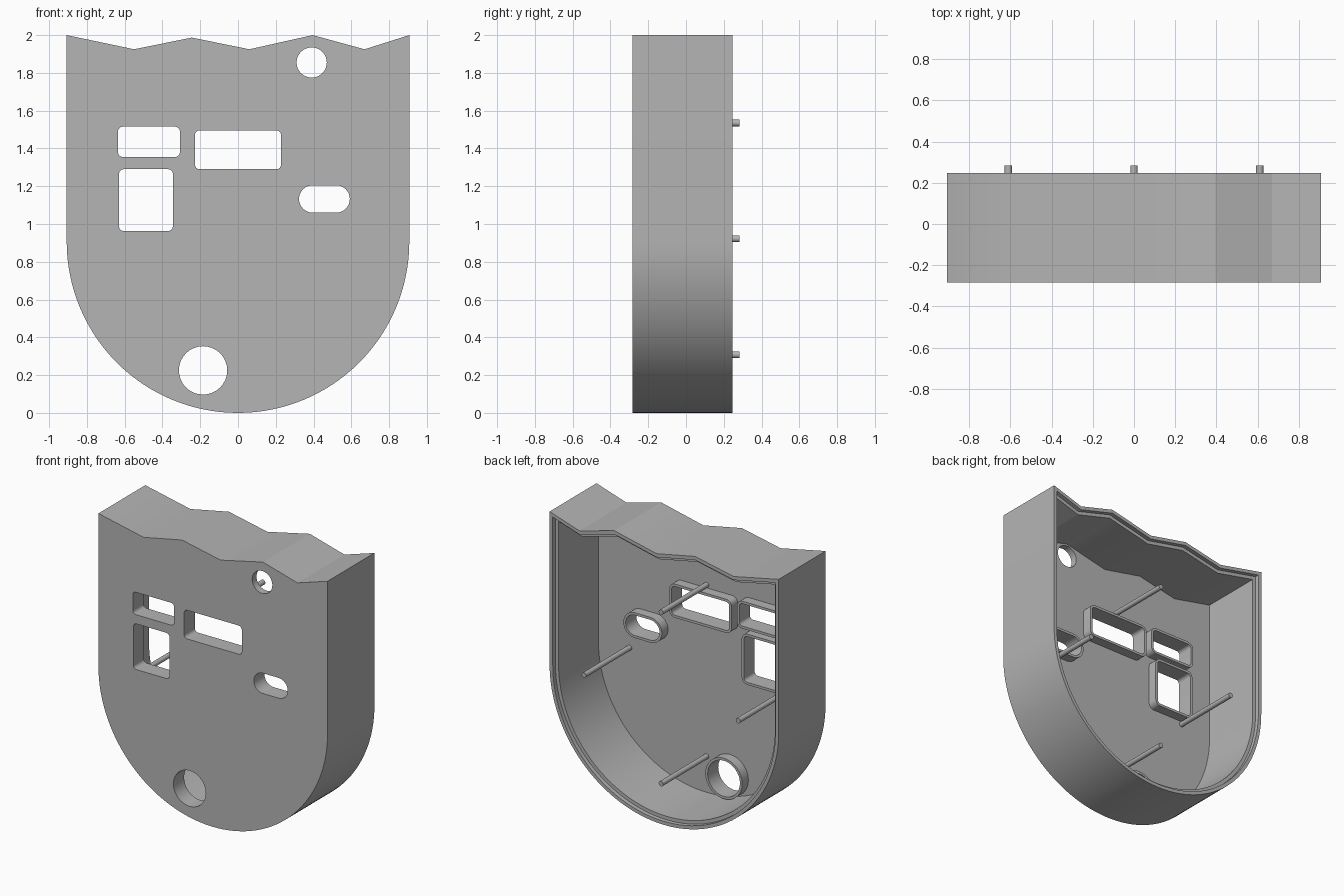
import bpy
import bmesh
from math import sin, cos, pi, radians
from mathutils import Vector

FRONT, BACK, WALL = -0.283, 0.247, 0.05
FLOOR = FRONT + WALL

old = bpy.data.objects.get("Cube")
if old:
    bpy.data.objects.remove(old)

grey = bpy.data.materials.new("mid grey")
grey.use_nodes = True
grey.diffuse_color = (0.46, 0.46, 0.46, 1)
grey.node_tree.nodes["Principled BSDF"].inputs["Base Color"].default_value = grey.diffuse_color


def finish(name, bm):
    bmesh.ops.recalc_face_normals(bm, faces=bm.faces)
    mesh = bpy.data.meshes.new(name)
    bm.to_mesh(mesh)
    bm.free()
    mesh.materials.append(grey)
    ob = bpy.data.objects.new(name, mesh)
    bpy.context.collection.objects.link(ob)
    return ob


def smooth(ob):
    bpy.ops.object.select_all(action="DESELECT")
    ob.select_set(True)
    bpy.context.view_layer.objects.active = ob
    bpy.ops.object.shade_smooth_by_angle(angle=radians(25))


def prism(name, loop, y0, y1):
    """Solid made by sweeping an x-z outline along y."""
    bm = bmesh.new()
    a, b = ([bm.verts.new((x, y, z)) for x, z in loop] for y in (y0, y1))
    bm.faces.new(a)
    bm.faces.new(b[::-1])
    for i in range(len(a)):
        bm.faces.new((a[i - 1], a[i], b[i], b[i - 1]))
    return finish(name, bm)


def tube(name, outer, inner, y0, y1):
    """Hollow sleeve between two outlines."""
    bm = bmesh.new()
    rings = [[bm.verts.new((x, y, z)) for x, z in loop]
             for loop, y in ((outer, y0), (outer, y1), (inner, y1), (inner, y0))]
    for r in range(4):
        a, b = rings[r - 1], rings[r]
        for i in range(len(a)):
            bm.faces.new((a[i - 1], a[i], b[i], b[i - 1]))
    return finish(name, bm)


def rounded(x0, x1, z0, z1, r, grow=0.0):
    """Rounded rectangle outline; a full radius gives a slot or circle."""
    pts = []
    for k, (cx, cz) in enumerate(((x1 - r, z1 - r), (x0 + r, z1 - r),
                                  (x0 + r, z0 + r), (x1 - r, z0 + r))):
        for s in range(9):
            t = (k + (s + 0.02) / 8.04) * pi / 2
            pts.append((cx + (r + grow) * cos(t), cz + (r + grow) * sin(t)))
    return pts


def inset(loop, d):
    """Mitred inward offset of a counter-clockwise outline."""
    out = []
    for i in range(len(loop)):
        p, q, s = (Vector(loop[j % len(loop)]) for j in (i - 1, i, i + 1))
        u, v = (q - p).normalized(), (s - q).normalized()
        n1, n2 = Vector((-u.y, u.x)), Vector((-v.y, v.x))
        out.append(tuple(q + (n1 + n2) * d / (1 + n1.dot(n2))))
    return out


def cut(ob, cutter):
    mod = ob.modifiers.new("cut", "BOOLEAN")
    mod.operation, mod.solver, mod.object = "DIFFERENCE", "EXACT", cutter
    bpy.context.view_layer.objects.active = ob
    bpy.ops.object.modifier_apply(modifier=mod.name)
    bpy.data.objects.remove(cutter)


# Shield outline: zigzag top, straight sides, round bottom
R = 0.907
outline = [(R, 2), (0.67, 1.925), (0.395, 2), (0.06, 1.925),
           (-0.245, 1.987), (-0.55, 1.925), (-R, 2)]
outline += [(-R * cos(i * pi / 64), R - R * sin(i * pi / 64)) for i in range(65)]

# Open-backed shell with a stepped rim
shell = prism("shell", outline, FRONT, BACK)
cut(shell, prism("cavity_cutter", inset(outline, WALL), FLOOR, BACK + 0.1))
cut(shell, prism("rim_cutter", inset(outline, WALL / 2), BACK - 0.03, BACK + 0.1))

# Front openings: outline and whether a collar stands behind it
openings = {
    "small_window": ((-0.635, -0.308, 1.355, 1.515, 0.025), True),
    "wide_window": ((-0.228, 0.228, 1.29, 1.495, 0.025), True),
    "square_window": ((-0.63, -0.345, 0.963, 1.29, 0.025), True),
    "slot": ((0.323, 0.592, 1.06, 1.205, 0.0725), True),
    "lower_hole": ((-0.313, -0.057, 0.097, 0.353, 0.128), True),
    "upper_hole": ((0.31, 0.47, 1.775, 1.935, 0.08), False),
}
for name, (box, collar) in openings.items():
    cut(shell, prism(name + "_cutter", rounded(*box), FRONT - 0.1, FLOOR + 0.03))
    if collar:
        smooth(tube(name + "_collar", rounded(*box, grow=0.018),
                    rounded(*box), FLOOR, -0.163))
smooth(shell)

# Four long locating pins
for name, x, z in (("top_pin", 0, 1.535), ("bottom_pin", 0, 0.308),
                   ("left_pin", 0.61, 0.922), ("right_pin", -0.61, 0.922)):
    r = 0.018
    smooth(prism(name, rounded(x - r, x + r, z - r, z + r, r), FLOOR - 0.01, 0.283))
